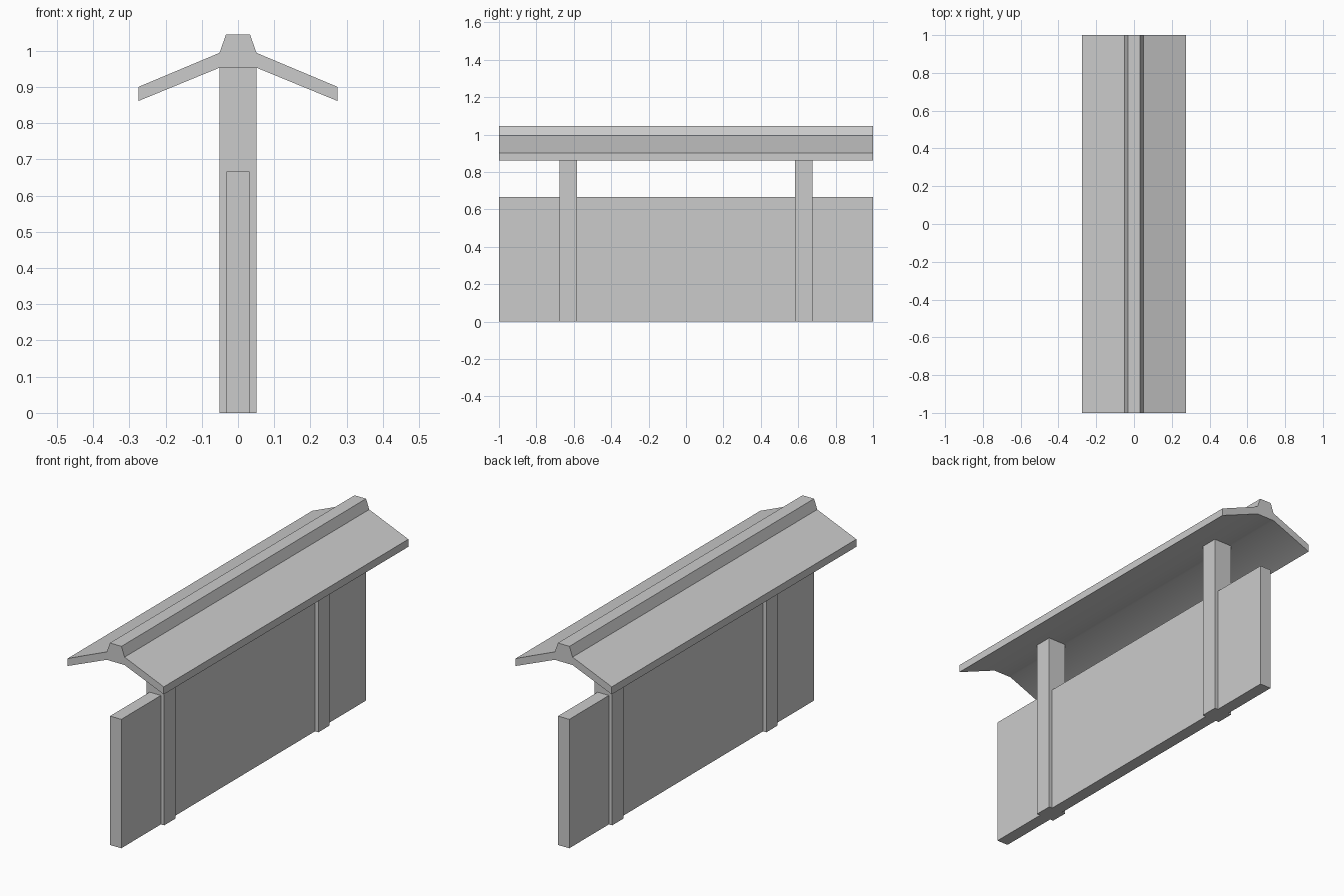
import bpy, math

if "Cube" in bpy.data.objects:
    bpy.data.objects.remove(bpy.data.objects["Cube"])


def prism(name, profile, y0, y1):
    """Extrude an x-z profile from y0 to y1."""
    n = len(profile)
    verts = [(x, y, z) for y in (y0, y1) for x, z in profile]
    faces = [tuple(range(n)), tuple(reversed(range(n, 2 * n)))]
    faces += [(i, i + n, (i + 1) % n + n, (i + 1) % n) for i in range(n)]
    mesh = bpy.data.meshes.new(name)
    mesh.from_pydata(verts, [], faces)
    mesh.update()
    obj = bpy.data.objects.new(name, mesh)
    bpy.context.collection.objects.link(obj)
    return obj


def box_profile(half_width, height):
    return [(-half_width, 0), (half_width, 0),
            (half_width, height), (-half_width, height)]


# Wall panel
prism("wall_panel", box_profile(0.032, 0.667), -1, 1)

# Posts running up to the roof
for label, y in (("front", -0.63), ("back", 0.63)):
    prism(label + "_post", box_profile(0.051, 0.953), y - 0.046, y + 0.046)

# Roof: right half of the cross-section, mirrored to the left
half = [(0.051, 0.953), (0.275, 0.861), (0.275, 0.90),
        (0.051, 0.994), (0.033, 1.045)]
roof = prism("roof", half + [(-x, z) for x, z in reversed(half)], -1, 1)

# Shallow underside folds are smooth, the other edges sharp
roof.data.shade_smooth()
roof.data.set_sharp_from_angle(angle=math.radians(30))
